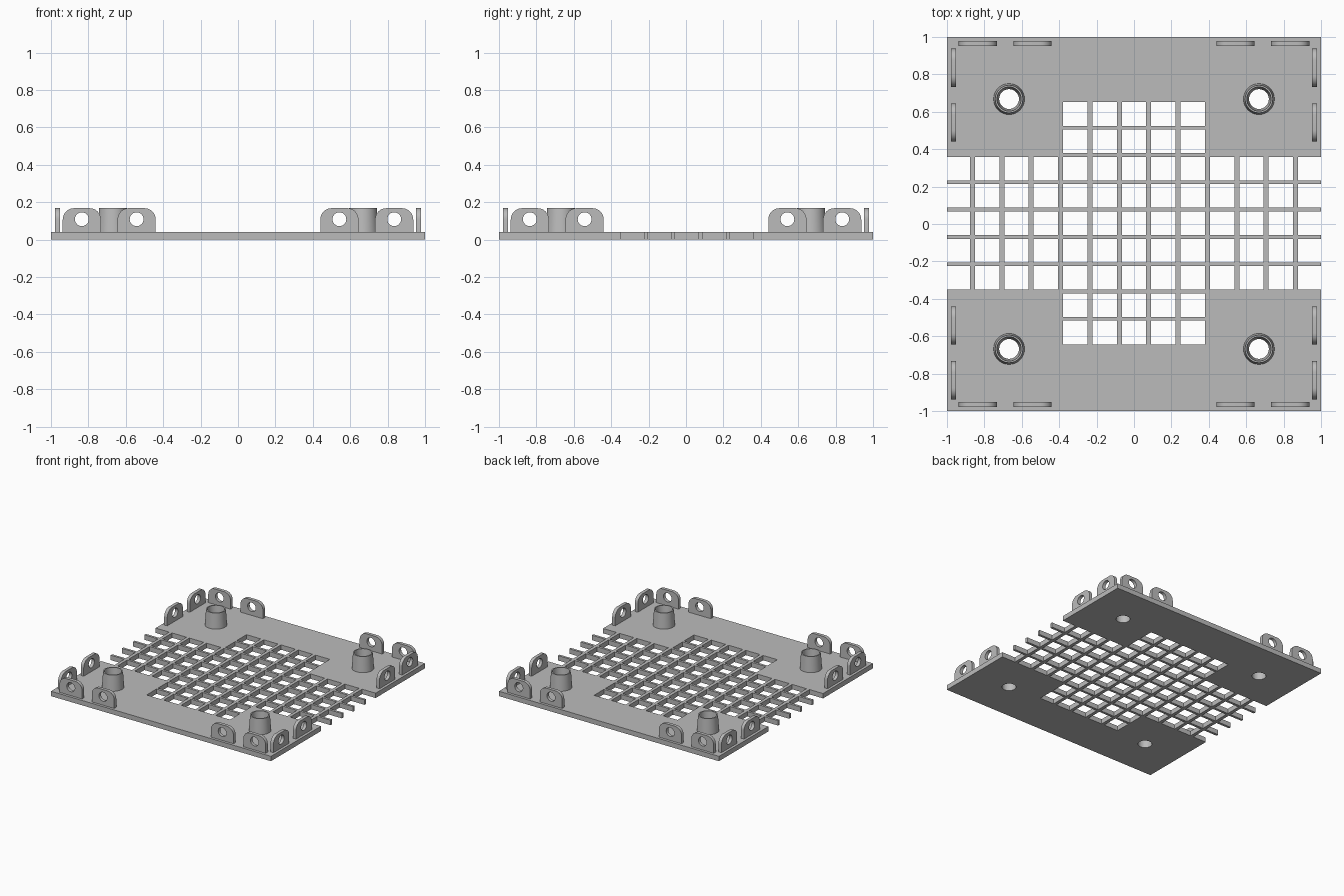
import bpy, bmesh, math
from mathutils import Matrix

if "Cube" in bpy.data.objects:
    bpy.data.objects.remove(bpy.data.objects["Cube"])

PLATE_H, TOP = 0.04, 0.168
POST = 0.668
grey = bpy.data.materials.new("matte grey")
grey.diffuse_color = (0.5, 0.5, 0.5, 1)
grey.use_nodes = True
grey.node_tree.nodes["Principled BSDF"].inputs["Base Color"].default_value = grey.diffuse_color


def finish(bm, name, smooth=False):
    bmesh.ops.recalc_face_normals(bm, faces=bm.faces)
    me = bpy.data.meshes.new(name)
    bm.to_mesh(me)
    bm.free()
    me.materials.append(grey)
    ob = bpy.data.objects.new(name, me)
    bpy.context.collection.objects.link(ob)
    bpy.ops.object.select_all(action='DESELECT')
    ob.select_set(True)
    bpy.context.view_layer.objects.active = ob
    if smooth:
        bpy.ops.object.shade_smooth_by_angle(angle=math.radians(35))
    return ob


def extrude(bm, vec):
    r = bmesh.ops.extrude_face_region(bm, geom=bm.faces[:])
    bmesh.ops.translate(bm, vec=vec, verts=[v for v in r["geom"] if isinstance(v, bmesh.types.BMVert)])


# Base plate: cells between the lattice bars, open in a cross shape
bars_x = [(k - 5.5) * 0.157 for k in range(12)]
bars_y = [0.515 - 0.146 * k for k in range(8)]
HX, HY = 0.0135, 0.01
xs = sorted([-1, 1] + [b + s * HX for b in bars_x for s in (-1, 1)])
ys = sorted([-1, 1, -0.645, 0.652] + [b + s * HY for b in bars_y for s in (-1, 1)])


def solid(x, y):
    on_bar = any(abs(x - b) < HX for b in bars_x) or any(abs(y - b) < HY for b in bars_y)
    tall = abs(x) < 0.379 and -0.645 < y < 0.652
    wide = -0.351 < y < 0.359
    return on_bar if (tall or wide) else True


bm = bmesh.new()
for x0, x1 in zip(xs, xs[1:]):
    for y0, y1 in zip(ys, ys[1:]):
        if solid((x0 + x1) / 2, (y0 + y1) / 2):
            bm.faces.new([bm.verts.new((x, y, 0)) for x, y in ((x0, y0), (x1, y0), (x1, y1), (x0, y1))])
bmesh.ops.remove_doubles(bm, verts=bm.verts, dist=1e-5)
extrude(bm, (0, 0, PLATE_H))
plate = finish(bm, "base_plate")

# Post holes through the plate
bm = bmesh.new()
for sx in (-1, 1):
    for sy in (-1, 1):
        bmesh.ops.create_cone(bm, cap_ends=True, segments=32, radius1=0.053, radius2=0.053, depth=0.2,
                              matrix=Matrix.Translation((sx * POST, sy * POST, 0)))
cutter = finish(bm, "hole_cutter")
cutter.hide_render = True
bpy.context.view_layer.objects.active = plate
mod = plate.modifiers.new("holes", 'BOOLEAN')
mod.operation, mod.solver, mod.object = 'DIFFERENCE', 'EXACT', cutter
bpy.ops.object.modifier_apply(modifier="holes")
bpy.data.objects.remove(cutter)


# Tapered hollow posts
def post(cx, cy):
    prof = [(0.083, PLATE_H), (0.074, TOP), (0.065, TOP), (0.053, PLATE_H)]
    n = 32
    bm = bmesh.new()
    rings = [[bm.verts.new((cx + r * math.cos(2 * math.pi * i / n), cy + r * math.sin(2 * math.pi * i / n), z))
              for i in range(n)] for r, z in prof]
    for a, b in zip(rings, rings[1:] + rings[:1]):
        for i in range(n):
            j = (i + 1) % n
            bm.faces.new((a[i], a[j], b[j], b[i]))
    finish(bm, "post", True)


for sx in (-1, 1):
    for sy in (-1, 1):
        post(sx * POST, sy * POST)


# Rounded hinge tabs with a round eye
def tab(along, angle):
    w, r, t = 0.102, 0.06, 0.027
    outer = [(-w, PLATE_H), (w, PLATE_H)]
    for cx, start in ((w - r, 0), (r - w, 90)):
        for i in range(9):
            a = math.radians(start + i * 11.25)
            outer.append((cx + r * math.cos(a), TOP - r + r * math.sin(a)))
    eye = [(0.037 * math.cos(i * math.pi / 12), 0.109 + 0.037 * math.sin(i * math.pi / 12)) for i in range(24)]
    bm = bmesh.new()
    for loop in (outer, eye):
        vs = [bm.verts.new((along + x, -0.965 - t / 2, z)) for x, z in loop]
        for a, b in zip(vs, vs[1:] + vs[:1]):
            bm.edges.new((a, b))
    bmesh.ops.triangle_fill(bm, use_beauty=True, use_dissolve=False, edges=bm.edges[:], normal=(0, -1, 0))
    extrude(bm, (0, t, 0))
    bmesh.ops.rotate(bm, verts=bm.verts, cent=(0, 0, 0), matrix=Matrix.Rotation(angle, 3, 'Z'))
    finish(bm, "hinge_tab", True)


for side in range(4):
    for along in (-0.835, -0.542, 0.542, 0.835):
        tab(along, side * math.pi / 2)
